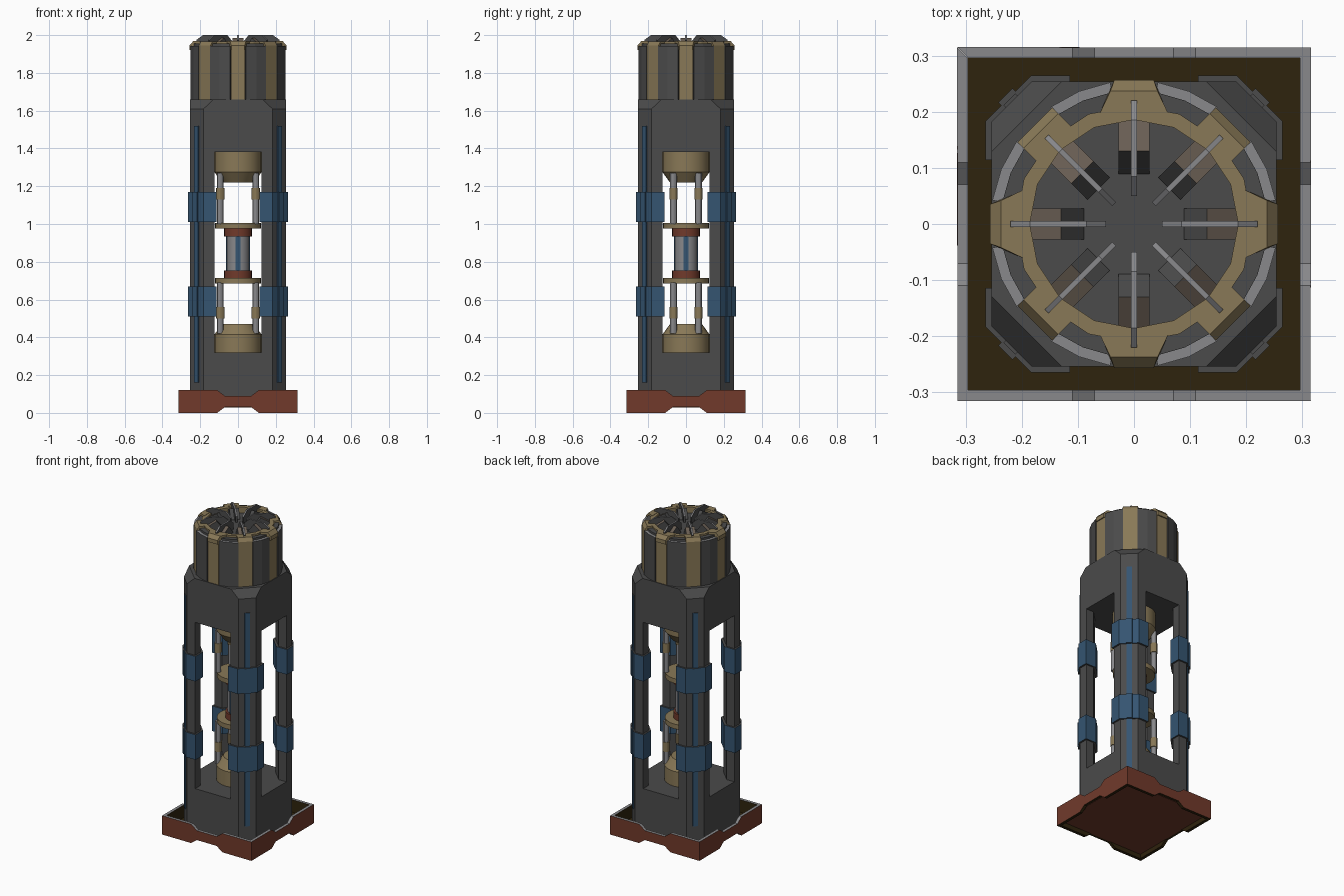
import bpy, bmesh, math
from mathutils import Matrix

if "Cube" in bpy.data.objects:
    bpy.data.objects.remove(bpy.data.objects["Cube"])

def mat(name, rgb):
    m = bpy.data.materials.new(name)
    m.diffuse_color = (*rgb, 1)
    m.use_nodes = True
    m.node_tree.nodes["Principled BSDF"].inputs["Base Color"].default_value = m.diffuse_color
    return m

DARK = mat("dark_grey", (0.07, 0.07, 0.07))
BRASS = mat("brass", (0.25, 0.19, 0.095))
BLUE = mat("blue", (0.035, 0.09, 0.165))
RED = mat("rust_red", (0.165, 0.042, 0.024))
BROWN = mat("dark_brown", (0.028, 0.017, 0.004))
STEEL = mat("steel", (0.25, 0.25, 0.26))
TAUPE = mat("taupe", (0.14, 0.11, 0.085))
MATS = [DARK, BRASS, BLUE, RED, BROWN, STEEL, TAUPE]
D, BR, BL, R, BW, S, T = range(7)

def loft(bm, rings, mi, turn=0, closed=False):
    """Skin between rings; mi is a material index or a rule on the unrotated normal."""
    tmp = bmesh.new()
    vs = [[tmp.verts.new(p) for p in r] for r in rings]
    n, k = len(rings[0]), len(rings)
    for a in range(k if closed else k - 1):
        A, B = vs[a], vs[(a + 1) % k]
        for i in range(n):
            j = (i + 1) % n
            tmp.faces.new((A[i], A[j], B[j], B[i]))
    if not closed:
        tmp.faces.new(vs[0])
        tmp.faces.new(vs[-1])
    bmesh.ops.recalc_face_normals(tmp, faces=tmp.faces[:])
    tmp.normal_update()
    for f in tmp.faces:
        f.material_index = mi(f.normal) if callable(mi) else mi
    tmp.transform(Matrix.Rotation(math.radians(turn), 4, 'Z'))
    me = bpy.data.meshes.new("tmp")
    tmp.to_mesh(me)
    tmp.free()
    bm.from_mesh(me)
    bpy.data.meshes.remove(me)

def finish(name, bm, smooth=False):
    me = bpy.data.meshes.new(name)
    bm.to_mesh(me)
    bm.free()
    for m in MATS:
        me.materials.append(m)
    ob = bpy.data.objects.new(name, me)
    bpy.context.collection.objects.link(ob)
    if smooth:
        bpy.ops.object.select_all(action='DESELECT')
        ob.select_set(True)
        bpy.context.view_layer.objects.active = ob
        bpy.ops.object.shade_smooth_by_angle(angle=math.radians(30))

def flat(pts, z):
    return [(x, y, z) for x, y in pts]

def octagon(h, c):
    a = h - c
    return [(h, -a), (h, a), (a, h), (-a, h), (-h, a), (-h, -a), (-a, -h), (a, -h)]

def circ(r, z, n=24, cx=0, cy=0):
    return [(cx + r * math.cos(2 * math.pi * i / n), cy + r * math.sin(2 * math.pi * i / n), z)
            for i in range(n)]

def polar(r, deg):
    return r * math.cos(math.radians(deg)), r * math.sin(math.radians(deg))

def lathe(bm, prof, mi, n=24, cx=0, cy=0):
    loft(bm, [circ(r, z, n, cx, cy) for r, z in prof], mi)

def radial(bm, prof, w, mi, turn):
    """Profile in (radius, height), w = half width."""
    loft(bm, [[(r, s * w, z) for r, z in prof] for s in (-1, 1)], mi, turn)

QUARTERS = (0, 90, 180, 270)

# base tray: floor plate and four notched, mitred walls
bm = bmesh.new()
sq = [(-.297, -.297), (.297, -.297), (.297, .297), (-.297, .297)]
loft(bm, [flat(sq, .028), flat(sq, .04)], lambda n: BW if n.z > .5 else R)
finish("tray_floor", bm)
bm = bmesh.new()
half = [(.315, 0), (.315, .12), (.11, .12), (.07, .09)]
wall = half + [(-x, z) for x, z in reversed(half)] + [(-.11, 0), (-.07, .03), (.07, .03), (.11, 0)]
def wall_colour(n):
    return R if n.y < -.5 else BW if n.y > .5 or n.z < -.5 else S
for a in QUARTERS:
    outer = [(x, -.315, z) for x, z in wall]
    inner = [(max(-.296, min(.296, x)), -.296, z) for x, z in wall]
    loft(bm, [outer, inner], wall_colour, a)
finish("tray_walls", bm)

# tower body: lower block, upper block with larger chamfer at the top
H = .254
bm = bmesh.new()
loft(bm, [flat(octagon(H, .072), z) for z in (.035, .32)], D)
finish("lower_block", bm)
bm = bmesh.new()
loft(bm, [flat(octagon(H, .072), 1.38), flat(octagon(H, .072), 1.61),
          flat(octagon(H, .125), 1.66)], D)
finish("upper_block", bm)

# corner pillars, blue strips, blue clamps wrapped round the pillars
bm = bmesh.new()
post = [(.124, H), (.182, H), (H, .182), (H, .124), (.2, .124), (.124, .2)]
for a in QUARTERS:
    loft(bm, [flat(post, .31), flat(post, 1.39)], D, a)
finish("corner_pillars", bm)

def clamp_colour(n):
    return D if abs(n.z) > .5 else BL
bm = bmesh.new()
for a in QUARTERS:
    radial(bm, [(.29, .16), (.314, .16), (.314, 1.52), (.29, 1.52)], .015, clamp_colour, a + 45)
finish("corner_strips", bm)
bm = bmesh.new()
cuff = [(.114, .265), (.183, .265), (.265, .183), (.265, .114), (.19, .114), (.114, .19)]
for a in QUARTERS:
    for z in (.51, 1.01):
        loft(bm, [flat(cuff, z), flat(cuff, z + .16)], clamp_colour, a)
        radial(bm, [(.3, z), (.324, z), (.324, z + .16), (.3, z + .16)], .018, clamp_colour, a + 45)
finish("pillar_clamps", bm)

# inner mechanism, mirrored about its middle height
def flip(prof, up):
    return [(r, 1.69 - z) for r, z in prof] if up else prof
for up, tag in ((False, "lower"), (True, "upper")):
    bm = bmesh.new()
    lathe(bm, flip([(.125, .31), (.125, .415), (.085, .47)], up), BR)
    finish(tag + "_socket", bm, True)
    bm = bmesh.new()
    lathe(bm, flip([(.122, .685), (.122, .715)], up), BR)
    finish(tag + "_plate", bm, True)
    bm = bmesh.new()
    lathe(bm, flip([(.073, .715), (.073, .755)], up), R)
    finish(tag + "_tube_cap", bm, True)
    bm = bmesh.new()
    for sx in (-1, 1):
        for sy in (-1, 1):
            lathe(bm, flip([(.018, .42), (.018, .69)], up), S, 12, sx * .094, sy * .066)
            lathe(bm, flip([(.022, .5), (.022, .56)], up), BR, 12, sx * .094, sy * .066)
    finish(tag + "_rods", bm, True)
bm = bmesh.new()
lathe(bm, [(.06, .75), (.06, .94)], S)
finish("centre_tube", bm, True)
bm = bmesh.new()
for a in QUARTERS:
    radial(bm, [(.055, .755), (.064, .755), (.064, .935), (.055, .935)], .014, BL, a)
finish("tube_strips", bm)

# head: core, bent dark panels with steel rims, brass ribs and ring
bm = bmesh.new()
lathe(bm, [(.225, 1.65), (.225, 1.93)], D, 16)
finish("head_core", bm)
bm = bmesh.new()
def shell(r0, r1):
    return [polar(r1, d) for d in (9.5, 22.5, 35.5)] + [polar(r0, d) for d in (35.5, 22.5, 9.5)]
for i in range(8):
    loft(bm, [flat(shell(.236, .256), 1.655), flat(shell(.236, .256), 1.942)],
         lambda n: S if n.z > .5 else D, 45 * i)
    loft(bm, [flat(shell(.2, .238), 1.655), flat(shell(.2, .238), 1.955)], D, 45 * i)
finish("head_panels", bm)
bm = bmesh.new()
for i in range(8):
    diag = i % 2
    radial(bm, [(.2, 1.66), (.25, 1.66), (.25, 1.945), (.235, 1.967), (.2, 1.967)],
           .044 if diag else .038, BR, 45 * i)
    if not diag:
        lug = [(.195, -.062), (.257, -.035), (.257, .035), (.195, .062)]
        top = [(.195, -.062), (.237, -.042), (.237, .042), (.195, .062)]
        loft(bm, [flat(lug, 1.92), flat(lug, 1.945), flat(top, 1.968)], BR, 45 * i)
finish("head_ribs", bm)
bm = bmesh.new()
loft(bm, [circ(r, z, 16) for r, z in ((.186, 1.92), (.212, 1.92), (.212, 1.966), (.186, 1.966))],
     BR, 0, True)
finish("head_ring", bm)

# top vanes: wedge blocks and thin radial blades
bm = bmesh.new()
for i in range(8):
    radial(bm, [(.087, 1.92), (.09, 1.935), (.13, 1.985), (.187, 1.95), (.187, 1.92)], .028,
           lambda n: T if n.z > .5 and n.x > .2 else D, 45 * i)
finish("vane_blocks", bm)
bm = bmesh.new()
for i in range(8):
    radial(bm, [(.05, 1.92), (.05, 1.97), (.085, 2.0), (.185, 2.0), (.22, 1.975), (.22, 1.92)], .005,
           lambda n: S if n.z > .3 else D, 45 * i)
finish("vane_blades", bm)
